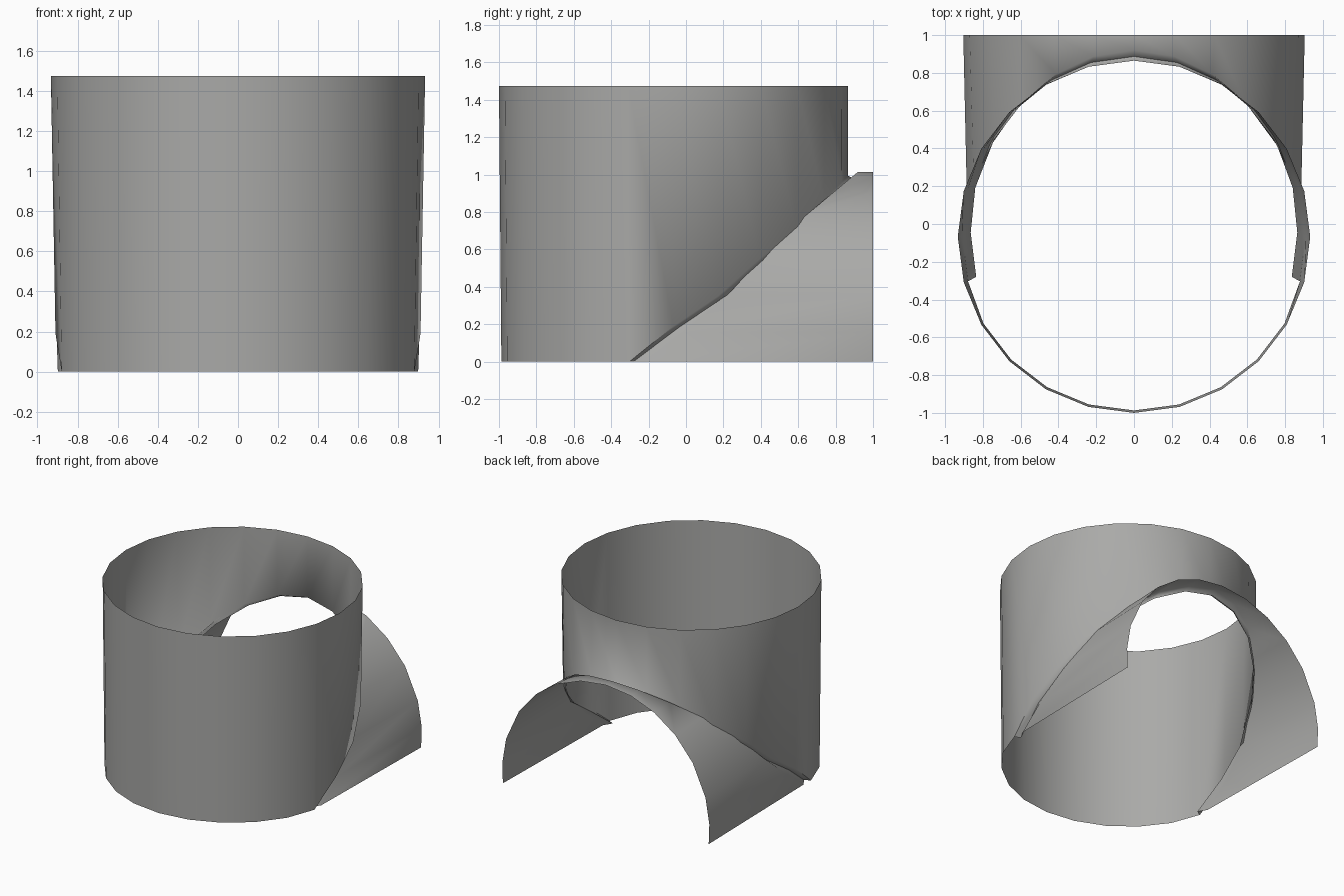
import bpy, bmesh, math

if "Cube" in bpy.data.objects:
    bpy.data.objects.remove(bpy.data.objects["Cube"], do_unlink=True)

SIDES = 24
CENTRE_Y = -0.067
TOP_Z, TOP_R, FOOT_R = 1.475, 0.933, 0.92
ARCH_Z, ARCH_R = 0.11, 0.905

# Half profiles from the foot of the opening to its crown
SEAM_Z = [0, 0.19, 0.35, 0.55, 0.725, 0.865, 0.96, 0.995]
ARCH_DEG = [-7, 3, 16, 33, 48, 62, 76, 90]


def ring_point(deg, radius, z):
    a = math.radians(deg)
    return (radius * math.cos(a), CENTRE_Y + radius * math.sin(a), z)


def opening_column(deg):
    """Points below the rim: seam, groove, start and end of the arched branch."""
    side = 1 if deg <= 90 else -1
    j = round((min(deg, 180 - deg) + 15) / 15)
    rise = max(math.sin(math.radians(deg)), 0)
    seam = ring_point(deg, 0.91 + 0.022 * rise, SEAM_Z[j])
    t = math.radians(ARCH_DEG[j])
    ax = side * ARCH_R * math.cos(t) if j < 7 else 0
    az = ARCH_Z + ARCH_R * math.sin(t) if j else 0
    groove = (seam[0] * 0.95, seam[1] + 0.022, max(seam[2] - 0.012, 0))
    start = (ax * 0.975, seam[1] + (0.055 if j else 0.09), az)
    return [seam, groove, start, (ax, 1.0, az)]


# Sleeve: upright round wall with an arched branch growing out of its back
bm = bmesh.new()
columns = []
for i in range(SIDES):
    deg = -15 + i * 360 / SIDES
    points = [ring_point(deg, TOP_R, TOP_Z)]
    points += opening_column(deg) if deg <= 195 else [ring_point(deg, FOOT_R, 0)]
    columns.append([bm.verts.new(p) for p in points])

for i, left in enumerate(columns):
    right = columns[(i + 1) % SIDES]
    for k in range(min(len(left), len(right)) - 1):
        bm.faces.new((left[k], left[k + 1], right[k + 1], right[k]))
bmesh.ops.recalc_face_normals(bm, faces=bm.faces)
# Turn the shell outward if needed
if sum(f.normal.y for f in bm.faces if f.calc_center_median().y < -0.8) > 0:
    bmesh.ops.reverse_faces(bm, faces=bm.faces)

mesh = bpy.data.meshes.new("branch_sleeve")
bm.to_mesh(mesh)
bm.free()
sleeve = bpy.data.objects.new("branch_sleeve", mesh)
bpy.context.collection.objects.link(sleeve)

# Plain grey
grey = bpy.data.materials.new("grey")
grey.use_nodes = True
colour = (0.4, 0.4, 0.39, 1)
grey.diffuse_color = colour
grey.node_tree.nodes["Principled BSDF"].inputs["Base Color"].default_value = colour
mesh.materials.append(grey)

bpy.ops.object.select_all(action="DESELECT")
sleeve.select_set(True)
bpy.context.view_layer.objects.active = sleeve
bpy.ops.object.shade_smooth_by_angle(angle=math.radians(70))
